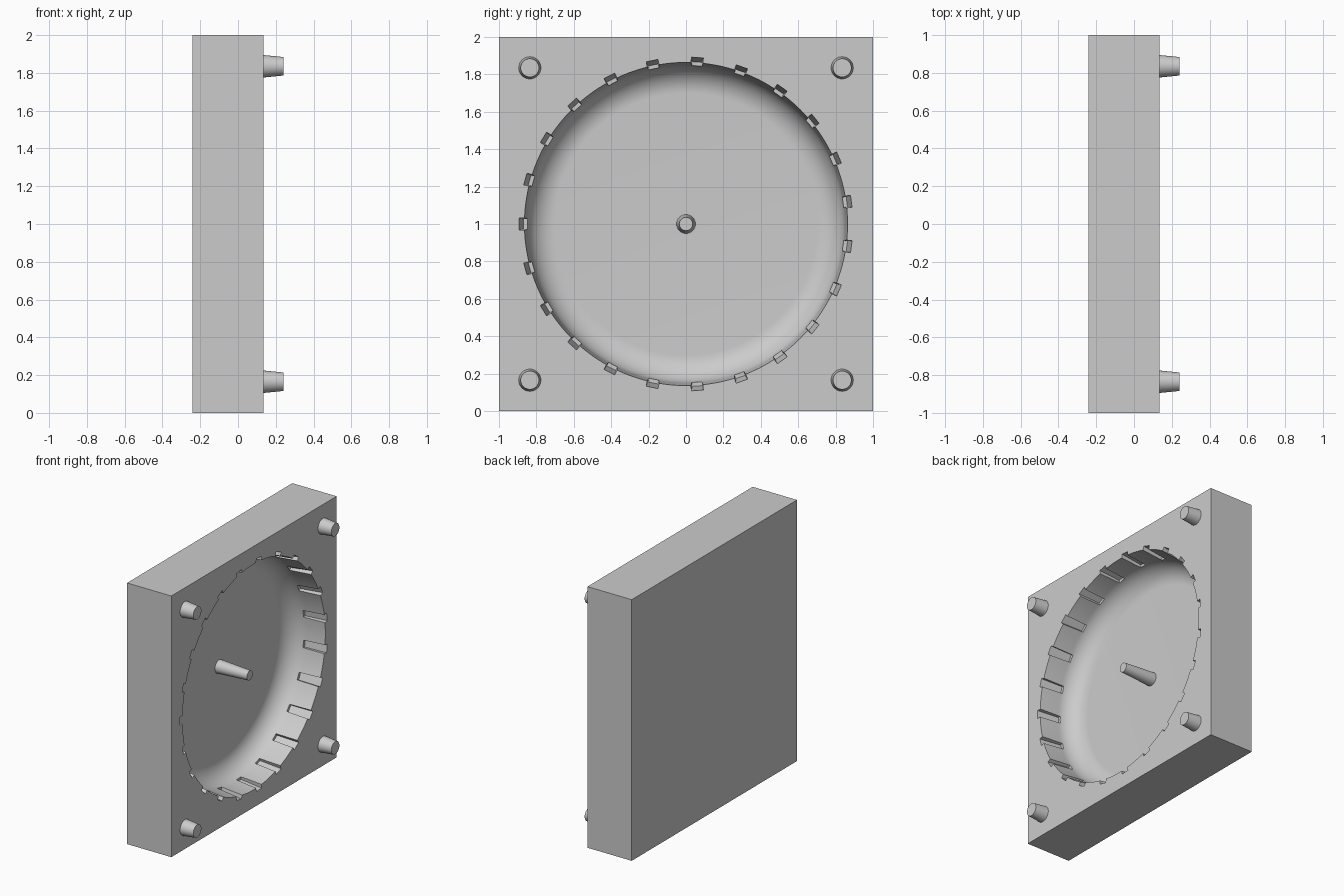
import bpy, bmesh
from math import sin, cos, pi, radians
from mathutils import Matrix, Vector

if "Cube" in bpy.data.objects:
    bpy.data.objects.remove(bpy.data.objects["Cube"], do_unlink=True)

BACK, FACE, FLOOR = -0.24, 0.135, -0.16   # x of back, front face and cavity floor
CENTRE = Vector((0, 0, 1))

grey = bpy.data.materials.new("plain_grey")
grey.use_nodes = True
grey.diffuse_color = (0.6, 0.6, 0.6, 1)
grey.node_tree.nodes["Principled BSDF"].inputs["Base Color"].default_value = (0.6, 0.6, 0.6, 1)


def make(name, bm):
    bmesh.ops.recalc_face_normals(bm, faces=bm.faces)
    mesh = bpy.data.meshes.new(name)
    bm.to_mesh(mesh)
    bm.free()
    mesh.materials.append(grey)
    obj = bpy.data.objects.new(name, mesh)
    bpy.context.collection.objects.link(obj)
    return obj


def activate(obj):
    bpy.ops.object.select_all(action='DESELECT')
    obj.select_set(True)
    bpy.context.view_layer.objects.active = obj


def smooth(obj):
    activate(obj)
    bpy.ops.object.shade_smooth_by_angle(angle=radians(30))


def cut(target, cutter):
    cutter.hide_render = True
    mod = target.modifiers.new("cut", 'BOOLEAN')
    mod.operation, mod.solver, mod.object = 'DIFFERENCE', 'EXACT', cutter
    activate(target)
    bpy.ops.object.modifier_apply(modifier=mod.name)
    bpy.data.objects.remove(cutter, do_unlink=True)


def tapered_pin(name, x0, x1, r0, r1, y, z):
    bm = bmesh.new()
    place = Matrix.Translation(((x0 + x1) / 2, y, z)) @ Matrix.Rotation(pi / 2, 4, 'Y')
    bmesh.ops.create_cone(bm, cap_ends=True, segments=40, radius1=r0, radius2=r1,
                          depth=x1 - x0, matrix=place)
    smooth(make(name, bm))


# Square block
bm = bmesh.new()
bmesh.ops.create_cube(bm, size=1, matrix=Matrix.Translation(((BACK + FACE) / 2, 0, 1))
                      @ Matrix.Diagonal((FACE - BACK, 2, 2, 1)))
block = make("block", bm)

# Round dish with a filleted floor, lathed around the x axis
fillet, wall = 0.15, 0.85
profile = [(FLOOR, 0)]
for i in range(17):
    a = pi / 2 * i / 16
    profile.append((FLOOR + fillet * (1 - cos(a)), wall - fillet * (1 - sin(a))))
profile += [(FACE, 0.864), (FACE + 0.1, 0.874), (FACE + 0.1, 0)]
bm = bmesh.new()
verts = [bm.verts.new((x, 0, 1 + r)) for x, r in profile]
edges = [bm.edges.new(pair) for pair in zip(verts, verts[1:])]
bmesh.ops.spin(bm, geom=verts + edges, cent=CENTRE, axis=(1, 0, 0),
               angle=2 * pi, steps=120)
bmesh.ops.remove_doubles(bm, verts=bm.verts, dist=0.0001)
cut(block, make("dish_cutter", bm))

# Ring of tapered notches in the dish wall
NOTCHES, DEPTH = 23, 0.17
bm = bmesh.new()
for n in range(NOTCHES):
    turn = Matrix.Translation(CENTRE) @ Matrix.Rotation(pi + 2 * pi * n / NOTCHES, 4, 'X')
    ends = []
    for x, half, outer in ((FACE - DEPTH, 0.027, 0.868), (FACE + 0.034, 0.033, 0.897)):
        ring = ((-half, 0.8), (half, 0.8), (half, outer), (-half, outer))
        ends.append([bm.verts.new(turn @ Vector((x, r, t))) for t, r in ring])
    low, high = ends
    bm.faces.new(low)
    bm.faces.new(high)
    for i in range(4):
        j = (i + 1) % 4
        bm.faces.new((low[i], low[j], high[j], high[i]))
cut(block, make("notch_cutter", bm))
smooth(block)

# Corner pegs and the centre pin
for side, y in (("right", -0.835), ("left", 0.835)):
    for level, z in (("lower", 0.165), ("upper", 1.835)):
        tapered_pin(f"{level}_{side}_peg", FACE - 0.005, 0.24, 0.06, 0.049, y, z)
tapered_pin("centre_pin", FLOOR - 0.005, 0.10, 0.051, 0.036, 0, 1)
